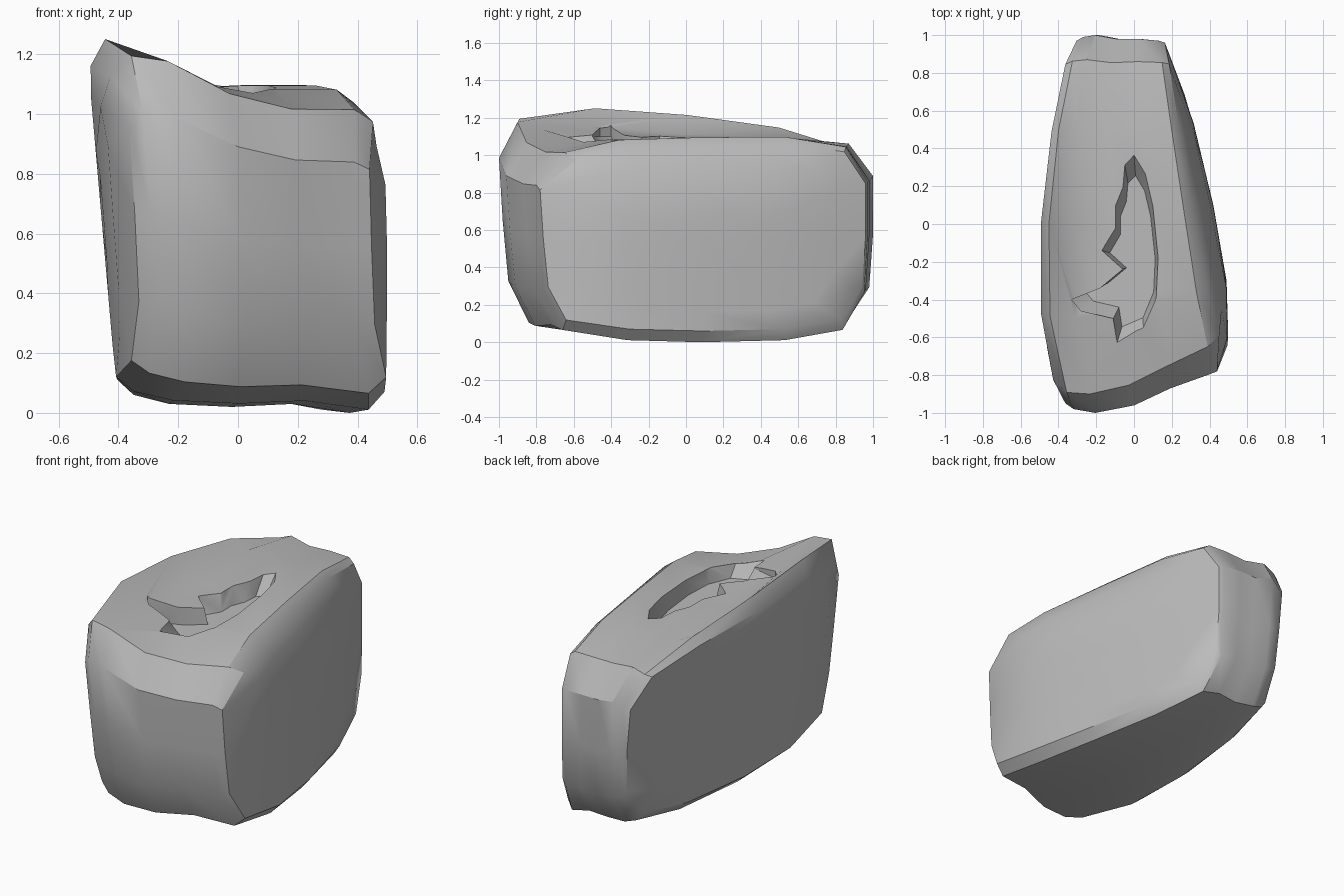
import bpy, bmesh

if "Cube" in bpy.data.objects:
    bpy.data.objects.remove(bpy.data.objects["Cube"], do_unlink=True)

grey = bpy.data.materials.new("stone_grey")
grey.use_nodes = True
colour = (0.5, 0.5, 0.5, 1)
grey.diffuse_color = colour
grey.node_tree.nodes["Principled BSDF"].inputs["Base Color"].default_value = colour

# Normalised side profile: p runs front to back, q bottom to top.
# The fourth point is the front rim, whose p is set per slice.
PROFILE = [(-.95, .24), (-.98, .5), (-1, .77), (None, .93), (-.5, .99), (0, 1),
           (.5, 1), (.87, .95), (1, .78), (1, .5), (.98, .24), (.85, .06),
           (.5, .01), (0, 0), (-.45, .01), (-.84, .06)]

# Slices across the width:
# fraction, front y, back y, front top, back top, bottom, dip, rim p
SLICES = [(0, -.78, .96, 1.04, 1.07, .06, 0, -.78),
          (.06, -.8, .97, 1.09, 1.1, 0, 0, -.83),
          (.3, -.87, .98, 1.09, 1.1, .03, 0, -.87),
          (.55, -.96, .98, 1.15, 1.1, .02, .03, -.89),
          (.8, -1, 1, 1.27, 1.13, .03, .09, -.9),
          (.94, -.98, .99, 1.29, 1.06, .06, -.04, -.91),
          (1, -.95, .97, 1.21, 1.06, .11, 0, -.87)]

# Plan outlines of the two side walls, as (y, x)
LEFT_WALL = [(-.78, .44), (-.63, .5), (-.3, .49), (.1, .42), (.6, .3), (.97, .16)]
RIGHT_WALL = [(-.95, -.38), (-.75, -.46), (-.4, -.5), (-.05, -.5), (.5, -.44),
              (.83, -.38), (1, -.32)]


def sample(line, y):
    if y <= line[0][0]:
        return line[0][1]
    for (a, xa), (b, xb) in zip(line, line[1:]):
        if y <= b:
            return xa + (xb - xa) * (y - a) / (b - a)
    return line[-1][1]


def wall_x(f, y, z):
    """Left wall turns in below its top edge, right wall leans outward to the top."""
    left = sample(LEFT_WALL, y)
    chord = .43 - .167 * (y + .64)
    left -= max(0, left - chord) * min(1, (max(0, z - .55) / .5) ** 3)
    right = sample(RIGHT_WALL, y) + .1 * (1 - z / 1.15)
    return left + (right - left) * f


def add_ring(bm, f, points):
    return [bm.verts.new((wall_x(f, y, z), y, z)) for y, z in points]


def bridge(bm, a, b):
    n = len(a)
    for i in range(n):
        j = (i + 1) % n
        bm.faces.new((a[i], a[j], b[j], b[i]))


def make_object(name, bm):
    bmesh.ops.recalc_face_normals(bm, faces=bm.faces)
    mesh = bpy.data.meshes.new(name)
    bm.to_mesh(mesh)
    bm.free()
    mesh.materials.append(grey)
    obj = bpy.data.objects.new(name, mesh)
    bpy.context.collection.objects.link(obj)
    return obj


# Body: lofted slices closed by gently bulging caps
bm = bmesh.new()
rings, loops = [], []
for f, yf, yb, top_f, top_b, bottom, dip, rim in SLICES:
    pts = []
    for p, q in PROFILE:
        p = rim if p is None else p
        y = (yf + yb) / 2 + p * (yb - yf) / 2
        top = top_f + (top_b - top_f) * (p + 1) / 2
        z = bottom + q * (top - bottom)
        if q > .94:
            z -= dip * (1 - p * p)
        pts.append((y, z))
    loops.append(pts)
    rings.append(add_ring(bm, f, pts))
for a, b in zip(rings, rings[1:]):
    bridge(bm, a, b)
for end, f in ((0, 0), (-1, 1)):
    cy = sum(y for y, z in loops[end]) / len(PROFILE)
    cz = sum(z for y, z in loops[end]) / len(PROFILE)
    outer = rings[end]
    for s in (.8, .5, .25):
        inner = add_ring(bm, f, [(cy + (y - cy) * s, cz + (z - cz) * s)
                                 for y, z in loops[end]])
        bridge(bm, outer, inner)
        outer = inner
    hub = bm.verts.new((wall_x(f, cy, cz), cy, cz))
    for i, v in enumerate(outer):
        bm.faces.new((v, outer[(i + 1) % len(outer)], hub))
body = make_object("rock_body", bm)

# Hollow: jagged crescent cutter, narrowing toward its floor
OPENING = [(0, .37), (.06, .27), (.1, .1), (.13, -.18), (.12, -.4), (.05, -.57),
           (-.09, -.63), (-.11, -.5), (-.28, -.46), (-.33, -.4), (-.18, -.34),
           (-.06, -.24), (-.17, -.14), (-.1, -.02), (-.1, .1), (-.06, .2), (-.05, .32)]
bm = bmesh.new()
levels = []
for z, s in ((1.35, 1.0), (1.1, 1.0), (1, .8)):
    levels.append([bm.verts.new((.04 + (x - .04) * s, -.2 + (y + .2) * s, z))
                   for x, y in OPENING])
bridge(bm, levels[0], levels[1])
bridge(bm, levels[1], levels[2])
bm.faces.new(levels[0])
bm.faces.new(levels[2])
cutter = make_object("hollow_cutter", bm)
cutter.hide_render = True

cut = body.modifiers.new("hollow", "BOOLEAN")
cut.operation = "DIFFERENCE"
cut.solver = "EXACT"
cut.object = cutter

# Bake the hollow, then smooth the surface between the hard edges
bpy.context.view_layer.update()
graph = bpy.context.evaluated_depsgraph_get()
baked = bpy.data.meshes.new_from_object(body.evaluated_get(graph))
body.modifiers.clear()
body.data = baked
bpy.data.objects.remove(cutter, do_unlink=True)
bpy.ops.object.select_all(action="DESELECT")
body.select_set(True)
bpy.context.view_layer.objects.active = body
bpy.ops.object.shade_smooth_by_angle(angle=.56)
